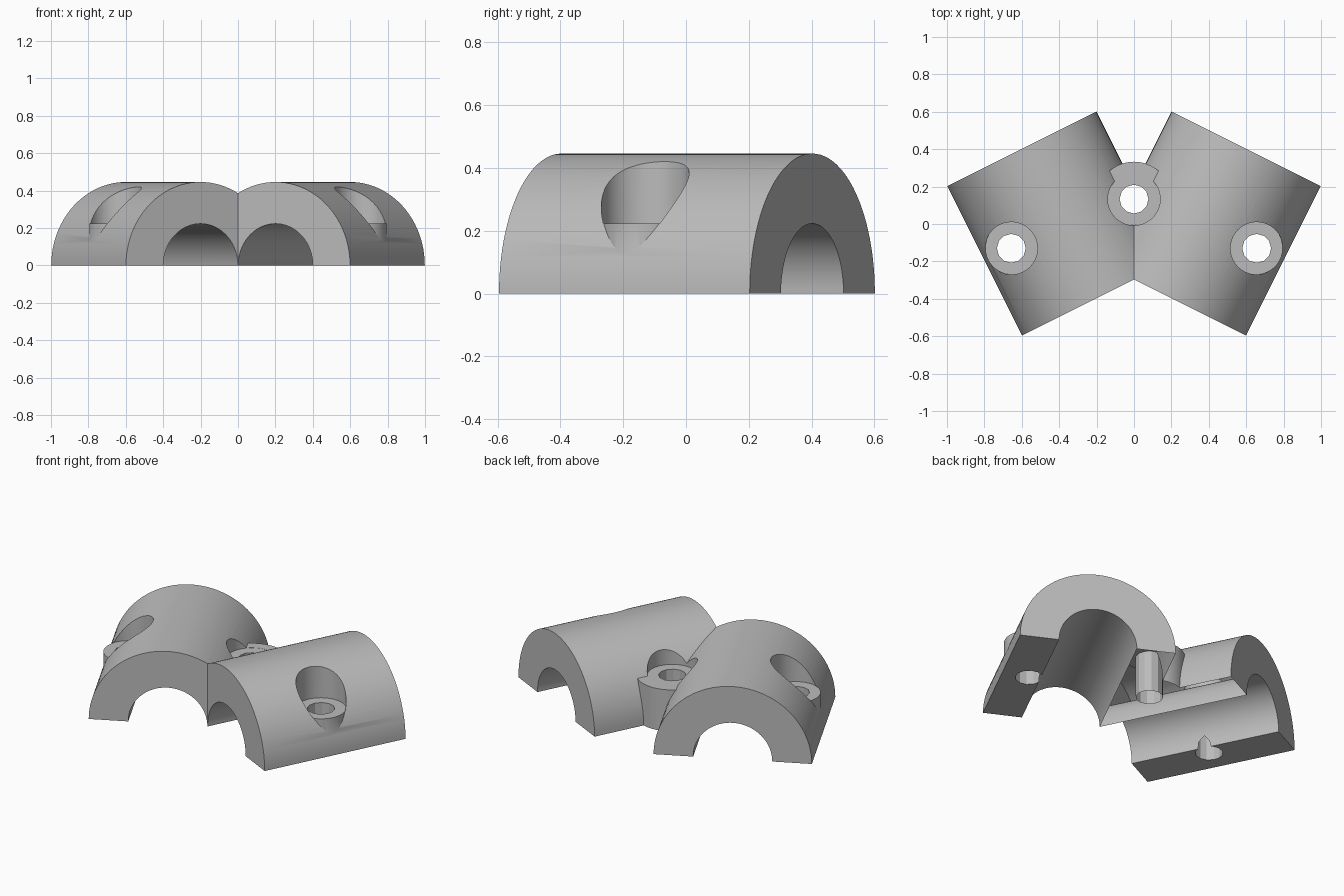
import bpy
import math
from mathutils import Vector

old = bpy.data.objects.get("Cube")
if old:
    bpy.data.objects.remove(old, do_unlink=True)

# Main dimensions
TUBE_R, BORE_R, LENGTH = 0.446, 0.223, 0.893
BOSS_R, HOLE_R = 0.14, 0.077
SEAT_Z, MID_SEAT_Z = 0.224, 0.255
YAW = math.atan(0.5)

grey = bpy.data.materials.new("plain_grey")
grey.use_nodes = True
colour = (0.5, 0.5, 0.5, 1)
grey.diffuse_color = colour
grey.node_tree.nodes["Principled BSDF"].inputs["Base Color"].default_value = colour


def cylinder(name, radius, depth, centre, sides=96, rotation=(0, 0, 0)):
    bpy.ops.mesh.primitive_cylinder_add(
        vertices=sides, radius=radius, depth=depth, location=centre, rotation=rotation)
    obj = bpy.context.object
    obj.name = name
    return obj


def upright(name, radius, bottom, top, xy, sides=64):
    centre = (xy[0], xy[1], (bottom + top) / 2)
    return cylinder(name, radius, top - bottom, centre, sides)


def lying(name, radius, length, side):
    return cylinder(name, radius, length, (side * 0.4, 0.003, 0),
                    rotation=(math.pi / 2, 0, -side * YAW))


def combine(target, tool, operation):
    tool.hide_render = True
    mod = target.modifiers.new(operation.lower(), "BOOLEAN")
    mod.operation = operation
    mod.solver = "EXACT"
    mod.object = tool
    bpy.context.view_layer.update()
    graph = bpy.context.evaluated_depsgraph_get()
    mesh = bpy.data.meshes.new_from_object(target.evaluated_get(graph))
    target.modifiers.clear()
    target.data = mesh
    bpy.data.objects.remove(tool, do_unlink=True)


# Two splayed tubes joined at the front
body = lying("angled_pipe_clamp", TUBE_R, LENGTH, 1)
combine(body, lying("second_tube", TUBE_R, LENGTH, -1), "UNION")

# Screw positions: one outside each tube, one in the fork
screws = [((0.656, -0.13), SEAT_Z), ((-0.656, -0.13), SEAT_Z), ((0, 0.133), MID_SEAT_Z)]

# Bosses under the screw heads
for xy, seat in screws:
    radius, top = (0.2, seat) if xy[0] == 0 else (BOSS_R - 0.001, seat + 0.02)
    combine(body, upright("boss", radius, -0.1, top, xy), "UNION")

# Bores through both tubes
for side in (1, -1):
    combine(body, lying("bore", BORE_R, LENGTH + 0.1, side), "DIFFERENCE")

# Counterbores and screw holes
for xy, seat in screws:
    floor = seat - 0.001
    combine(body, upright("counterbore", BOSS_R, floor, 0.8, xy), "DIFFERENCE")
    combine(body, upright("screw_hole", HOLE_R, -0.7, 0.7, xy, 12), "DIFFERENCE")

# Flat underside
bpy.ops.mesh.primitive_cube_add(size=3, location=(0, 0, -1.5))
combine(body, bpy.context.object, "DIFFERENCE")

body.data.materials.clear()
body.data.materials.append(grey)
for face in body.data.polygons:
    face.material_index = 0

# Bake the rotation and smooth the curved walls
bpy.ops.object.select_all(action="DESELECT")
body.select_set(True)
bpy.context.view_layer.objects.active = body
bpy.ops.object.transform_apply(location=True, rotation=True, scale=True)
bpy.ops.object.shade_smooth_by_angle(angle=math.radians(25))
